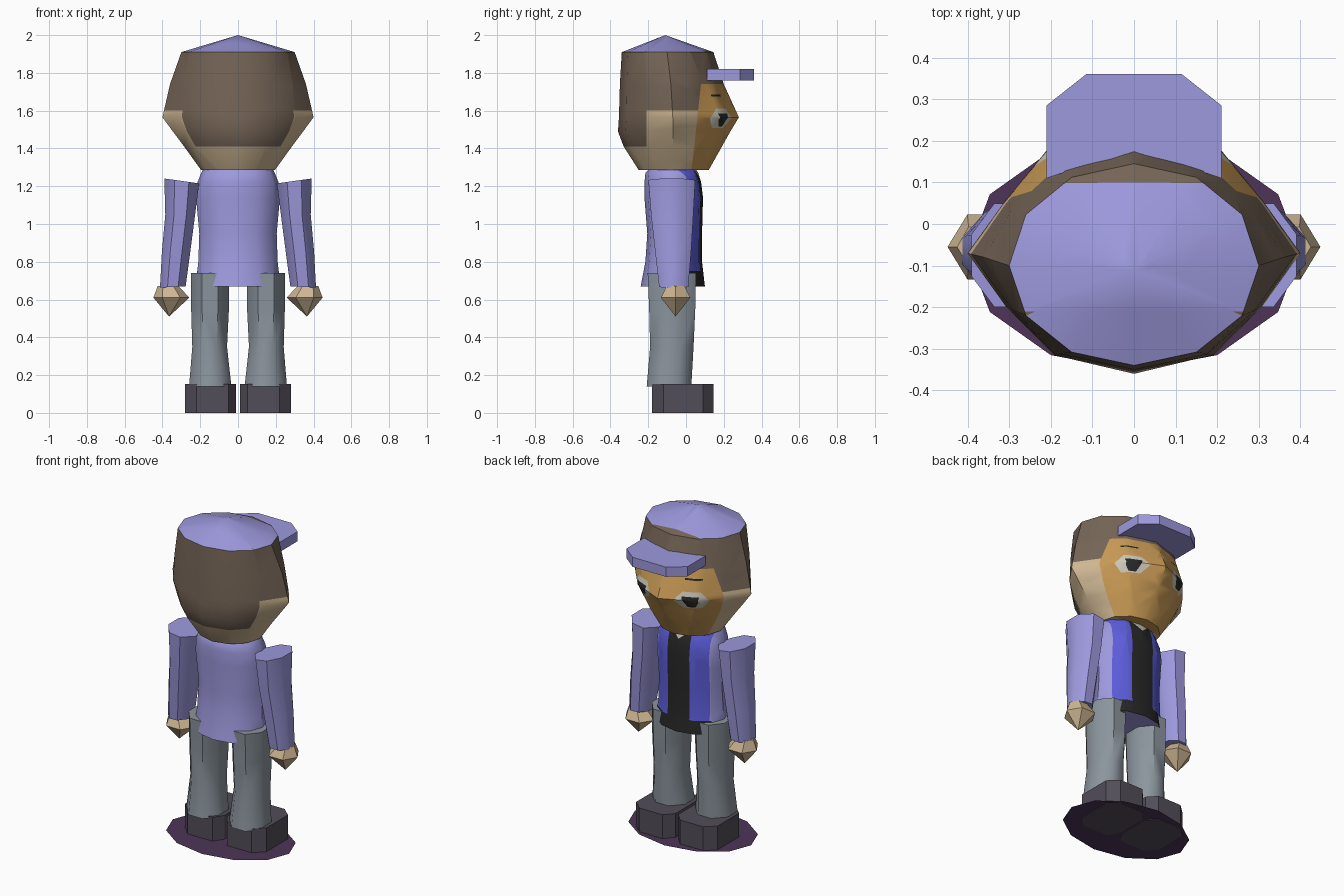
import bpy, bmesh, math
from mathutils import Vector

if "Cube" in bpy.data.objects:
    bpy.data.objects.remove(bpy.data.objects["Cube"])

COLOURS = {
    "lilac": (0.34, 0.32, 0.73), "hair_brown": (0.18, 0.13, 0.095),
    "pale_skin": (0.62, 0.47, 0.29), "face_tan": (0.58, 0.32, 0.09),
    "vest_blue": (0.11, 0.11, 0.72), "black": (0.02, 0.02, 0.02),
    "trouser_grey": (0.26, 0.30, 0.34), "shoe_grey": (0.085, 0.075, 0.1),
    "base_purple": (0.075, 0.035, 0.095), "off_white": (0.6, 0.57, 0.48),
}
MATS = {}
for name, c in COLOURS.items():
    MATS[name] = bpy.data.materials.new(name)
    MATS[name].diffuse_color = (*c, 1)


def ring(z, cx, cy, rx, ry, n=12, phase=0.0, tilt=0.0):
    pts = []
    for i in range(n):
        a = 2 * math.pi * i / n + phase
        x = rx * math.cos(a)
        pts.append((cx + x, cy + ry * math.sin(a), z + tilt * x))
    return pts


def loft(rings, top=None, bottom=None):
    """Skin rings listed bottom to top; ends are a flat cap or an apex."""
    bm = bmesh.new()
    loops = [[bm.verts.new(p) for p in r] for r in rings]
    n = len(loops[0])
    for lo, hi in zip(loops, loops[1:]):
        for i in range(n):
            j = (i + 1) % n
            bm.faces.new((lo[i], lo[j], hi[j], hi[i]))
    for loop, apex in ((loops[0][::-1], bottom), (loops[-1], top)):
        if apex:
            v = bm.verts.new(apex)
            for i in range(n):
                bm.faces.new((loop[i], loop[(i + 1) % n], v))
        else:
            bm.faces.new(loop)
    bmesh.ops.recalc_face_normals(bm, faces=bm.faces)
    return bm


def prism(outline, z0, z1):
    return loft([[(x, y, z) for x, y in outline] for z in (z0, z1)])


def cut(bm, co, no, faces=None):
    faces = list(faces or bm.faces)
    geom = set(faces)
    for f in faces:
        geom.update(f.edges)
        geom.update(f.verts)
    bmesh.ops.bisect_plane(bm, geom=list(geom), plane_co=co, plane_no=no, dist=1e-5)


def paint(bm, poly, index):
    """Cut a convex x-z outline into the +y side and colour its inside."""
    mid = sum((Vector((x, 0, z)) for x, z in poly), Vector()) / len(poly)
    planes = []
    for (x0, z0), (x1, z1) in zip(poly, poly[1:] + poly[:1]):
        co, no = Vector((x0, 0, z0)), Vector((z1 - z0, 0, x0 - x1)).normalized()
        if (mid - co).dot(no) > 0:
            no = -no
        planes.append((co, no))
        bm.normal_update()
        cut(bm, co, no, [f for f in bm.faces if f.normal.y > 0.05])
    bm.normal_update()
    for f in bm.faces:
        c = f.calc_center_median()
        if f.normal.y > 0.05 and c.y > -0.05 and all((c - co).dot(no) < 1e-5 for co, no in planes):
            f.material_index = index


def finish(name, bm, mats, mirror=False, smooth=40):
    bmesh.ops.recalc_face_normals(bm, faces=bm.faces)
    me = bpy.data.meshes.new(name)
    bm.to_mesh(me)
    bm.free()
    ob = bpy.data.objects.new(name, me)
    bpy.context.collection.objects.link(ob)
    for m in mats:
        me.materials.append(MATS[m])
    if smooth:
        bpy.ops.object.select_all(action='DESELECT')
        ob.select_set(True)
        bpy.context.view_layer.objects.active = ob
        bpy.ops.object.shade_smooth_by_angle(angle=math.radians(smooth))
    if mirror:
        ob.modifiers.new("mirror", 'MIRROR').use_mirror_merge = False
    return ob


# Ground disc
bm = bmesh.new()
bm.faces.new([bm.verts.new(p) for p in ring(0.004, 0, -0.07, 0.4, 0.283)])
finish("base_disc", bm, ["base_purple"], smooth=0)

# Head: round at the chin and crown, pointed at nose and cheeks
ANGULAR = [(0, 1), (.5, .74), (.78, .35), (1, 0), (.77, -.45), (.48, -.86), (0, -1)]


def head_ring(z, cy, rx, front, back, t):
    half = []
    for i, (px, py) in enumerate(ANGULAR):
        a = math.pi / 2 - i * math.pi / 6
        x = (1 - t) * math.cos(a) + t * px
        y = (1 - t) * math.sin(a) + t * py
        half.append((x * rx, cy + y * (front if y > 0 else back), z))
    return half + [(-x, y, zz) for x, y, zz in half[-2:0:-1]]


bm = loft([head_ring(1.285, -.065, .195, .185, .185, 0),
           head_ring(1.41, -.07, .285, .26, .26, .3),
           head_ring(1.49, -.07, .345, .305, .29, .7),
           head_ring(1.565, -.07, .40, .35, .285, 1),
           head_ring(1.74, -.08, .36, .28, .27, .6),
           head_ring(1.91, -.10, .30, .245, .24, 0)], top=(0, -.11, 2.0))
face_co, face_no = Vector((0, .075, 1.7)), Vector((0, 1, -.11)).normalized()
cut(bm, (0, 0, 1.6), (0, 0, 1))
cut(bm, (0, -.21, 0), (0, 1, 0))
cut(bm, face_co, face_no)
for f in bm.faces:
    c = f.calc_center_median()
    if c.z > 1.92:
        f.material_index = 0                                  # cap crown
    elif c.z < 1.74 and (c - face_co).dot(face_no) > 0:
        f.material_index = 3                                  # face
    elif c.z < 1.41 or (c.z < 1.6 and c.y > -.21):
        f.material_index = 2                                  # neck and cheeks
    else:
        f.material_index = 1                                  # hair
for s in (-1, 1):
    eye = [(.08, 1.56), (.12, 1.612), (.21, 1.612), (.25, 1.56), (.21, 1.508), (.12, 1.508)]
    pupil = [(.12, 1.585), (.21, 1.585), (.205, 1.55), (.185, 1.515), (.145, 1.515)]
    brow = [(.12, 1.676), (.21, 1.676), (.21, 1.686), (.12, 1.686)]
    for shape, idx in ((eye, 4), (pupil, 5), (brow, 5)):
        paint(bm, [(s * x, z) for x, z in shape], idx)
finish("head", bm, ["lilac", "hair_brown", "pale_skin", "face_tan", "off_white", "black"])

# Cap brim
brim = [(.21, .11), (.21, .285), (.115, .36)]
brim = brim + [(-x, y) for x, y in brim[::-1]] + [(-.15, .13), (.15, .13)]
finish("cap_brim", prism(brim, 1.76, 1.82), ["lilac"], smooth=0)

# Torso: jacket with blue front panels, dark shirt, hem and pale collar
bm = loft([ring(.67, 0, -.07, .225, .17),
           ring(.80, 0, -.065, .21, .15),
           ring(.95, 0, -.06, .205, .145),
           ring(1.14, 0, -.065, .222, .155),
           ring(1.22, 0, -.07, .215, .15),
           ring(1.27, 0, -.075, .195, .14),
           ring(1.30, 0, -.07, .18, .115)])
for s in (-1, 1):
    paint(bm, [(s * .075, .75), (s * .175, .75), (s * .175, 1.29), (s * .075, 1.29)], 1)
paint(bm, [(-.075, .66), (.075, .66), (.075, 1.29), (-.075, 1.29)], 2)
paint(bm, [(-.2, .66), (.2, .66), (.185, .75), (-.185, .75)], 2)
paint(bm, [(-.07, 1.295), (.07, 1.295), (0, 1.235)], 3)
finish("torso", bm, ["lilac", "vest_blue", "black", "off_white"])

# Sleeves
P, K = math.pi / 8, 1 / math.cos(math.pi / 8)
bm = loft([ring(.667, .345, -.065, .068 * K, .077 * K, 8, P, -.05),
           ring(.85, .328, -.068, .075 * K, .095 * K, 8, P),
           ring(1.05, .306, -.073, .079 * K, .112 * K, 8, P),
           ring(1.228, .298, -.075, .092 * K, .124 * K, 8, P, .14)])
finish("sleeves", bm, ["lilac"], mirror=True)

# Hands
bm = loft([ring(.61, .353, -.055, .095, .09, 6),
           ring(.672, .37, -.055, .055, .055, 6)], bottom=(.365, -.055, .51))
finish("hands", bm, ["pale_skin"], mirror=True, smooth=30)

# Trouser legs, whose tops show through the jacket hem
bm = loft([ring(.14, .147, -.09, .112 * K, .118 * K, 8, P),
           ring(.35, .15, -.075, .092 * K, .115 * K, 8, P),
           ring(.55, .148, -.073, .1 * K, .122 * K, 8, P),
           ring(.74, .148, -.075, .102 * K, .128 * K, 8, P)])
finish("trouser_legs", bm, ["trouser_grey"], mirror=True, smooth=50)

# Shoes
sole = [(.05, -.18), (.22, -.18), (.28, -.12), (.28, .09),
        (.22, .145), (.06, .145), (.01, .09), (.01, -.12)]
finish("shoes", prism(sole, 0, .152), ["shoe_grey"], mirror=True, smooth=0)

for m in bpy.data.materials:
    if m.users and not m.is_grease_pencil:
        m.use_nodes = True
        m.node_tree.nodes["Principled BSDF"].inputs["Base Color"].default_value = m.diffuse_color
